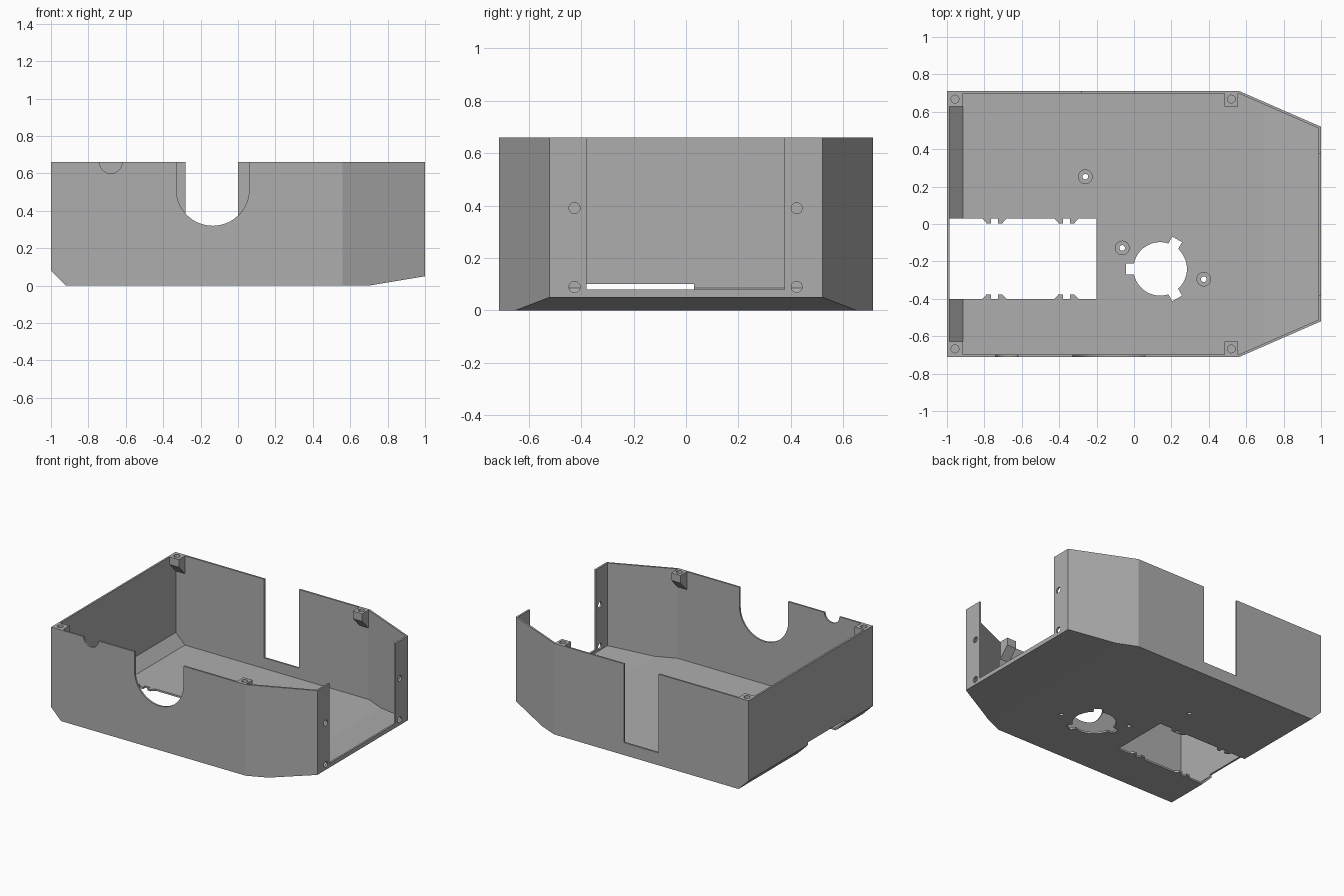
import bpy, bmesh, math
from mathutils import Vector

if "Cube" in bpy.data.objects:
    bpy.data.objects.remove(bpy.data.objects["Cube"])

T = 0.013      # wall thickness
TOP = 0.66
HALF = 0.712   # half depth

grey = bpy.data.materials.new("plain grey")
grey.diffuse_color = (0.42, 0.42, 0.42, 1)
grey.use_nodes = True
grey.node_tree.nodes["Principled BSDF"].inputs["Base Color"].default_value = grey.diffuse_color


def finish(bm, name):
    bmesh.ops.recalc_face_normals(bm, faces=bm.faces)
    mesh = bpy.data.meshes.new(name)
    bm.to_mesh(mesh)
    bm.free()
    mesh.materials.append(grey)
    ob = bpy.data.objects.new(name, mesh)
    bpy.context.collection.objects.link(ob)
    return ob


def hull(name, inset, top):
    """Convex body made by trimming a block with planes, all moved in by inset."""
    sides = [((-1, 0, 0), (-1, 0, 0)), ((1, 0, 0), (1, 0, 0)),
             ((0, 0, -1), (0, 0, 0)),
             ((-1, 0, -1), (-0.92, 0, 0)),            # rear lower chamfer
             ((0.05, 0, -0.3), (0.7, 0, 0))]          # shallow nose ramp
    for s in (-1, 1):
        sides += [((0, s, 0), (0, s * HALF, 0)),
                  ((0.192, s * 0.44, 0), (1, s * 0.52, 0))]
    bm = bmesh.new()
    bmesh.ops.create_cube(bm, size=4)
    for n, p in sides + [((0, 0, 1), (0, 0, top))]:
        n = Vector(n).normalized()
        p = Vector(p) - n * (0 if n.z == 1 else inset)
        bmesh.ops.bisect_plane(bm, geom=bm.verts[:] + bm.edges[:] + bm.faces[:],
                               plane_co=p, plane_no=n, clear_outer=True)
        bmesh.ops.holes_fill(bm, edges=[e for e in bm.edges if e.is_boundary])
    return finish(bm, name)


def prism(name, pts, axis, lo, hi):
    """Extrude a 2D outline along an axis."""
    place = {'x': lambda a, b, c: (c, a, b), 'y': lambda a, b, c: (a, c, b),
             'z': lambda a, b, c: (a, b, c)}[axis]
    bm = bmesh.new()
    face = bm.faces.new([bm.verts.new(place(a, b, lo)) for a, b in pts])
    ext = bmesh.ops.extrude_face_region(bm, geom=[face])
    move = Vector(place(0, 0, hi - lo))
    for v in ext["geom"]:
        if isinstance(v, bmesh.types.BMVert):
            v.co += move
    return finish(bm, name)


def arc(cx, cy, r, a0=0, a1=360, n=32):
    count = n if a1 - a0 == 360 else n + 1
    return [(cx + r * math.cos(math.radians(a0 + (a1 - a0) * i / n)),
             cy + r * math.sin(math.radians(a0 + (a1 - a0) * i / n))) for i in range(count)]


def rect(x0, x1, y0, y1):
    return [(x0, y0), (x1, y0), (x1, y1), (x0, y1)]


def cut(ob, cutter):
    mod = ob.modifiers.new("cut", 'BOOLEAN')
    mod.operation, mod.solver, mod.object = 'DIFFERENCE', 'EXACT', cutter
    bpy.context.view_layer.objects.active = ob
    bpy.ops.object.modifier_apply(modifier=mod.name)
    bpy.data.objects.remove(cutter)


# Thin open-topped shell
shell = hull("shell", 0, TOP)
cut(shell, hull("cavity", T, TOP + 0.2))

# Front wall: large U notch and small half-round notch
cut(shell, prism("u_notch", [(0.06, 0.9), (-0.33, 0.9)] + arc(-0.135, 0.515, 0.195, 180, 360),
                 'y', -0.8, -0.65))
cut(shell, prism("cable_notch", arc(-0.68, TOP, 0.06), 'y', -0.8, -0.65))
# Back wall: tall slot
cut(shell, prism("back_slot", rect(-0.28, 0.0, 0.09, 0.9), 'y', 0.65, 0.8))
# Right wall: wide opening with screw holes beside it
cut(shell, prism("end_opening", rect(-0.38, 0.375, 0.08, 0.9), 'x', 0.95, 1.1))
for y in (-0.425, 0.422):
    for z in (0.09, 0.39):
        cut(shell, prism("screw_hole", arc(y, z, 0.021, n=20), 'x', 0.95, 1.1))


# Floor: rectangular bay with toothed long edges, running out through the left wall
def teeth(edge, tip):
    pts = []
    for c in (-0.746, -0.361):
        pts += [(c - 0.064, edge), (c - 0.042, tip), (c - 0.018, tip), (c - 0.018, edge),
                (c + 0.018, edge), (c + 0.018, tip), (c + 0.042, tip), (c + 0.064, edge)]
    return pts


bay = [(-1.1, -0.4)] + teeth(-0.4, -0.376) + [(-0.2, -0.4), (-0.2, 0.03)]
bay += teeth(0.03, 0.004)[::-1] + [(-1.1, 0.03)]
cut(shell, prism("bay", bay, 'z', -0.1, 0.1))

# Floor: round hole with three key slots
key = []
half = math.degrees(math.asin(0.03 / 0.143))
for a in (60, 180, 300):
    r = math.radians(a)
    for s in (-0.03, 0.03):
        key.append((0.14 + 0.182 * math.cos(r) - s * math.sin(r),
                    -0.24 + 0.182 * math.sin(r) + s * math.cos(r)))
    key += arc(0.14, -0.24, 0.143, a + half, a + 120 - half, 14)
cut(shell, prism("keyed_hole", key, 'z', -0.1, 0.1))

# Floor standoffs with through holes
for x, y in ((-0.26, 0.253), (-0.063, -0.128), (0.373, -0.295)):
    cut(shell, prism("floor_hole", arc(x, y, 0.015, n=20), 'z', -0.1, 0.1))
    post = prism("standoff", arc(x, y, 0.039, n=28), 'z', T, 0.04)
    cut(post, prism("post_hole", arc(x, y, 0.015, n=20), 'z', -0.1, 0.1))

# Corner screw blocks tapering down into the side walls
for x0, x1, hx in ((-1 + T, -0.913, -0.957), (0.483, 0.556, 0.521)):
    for s in (-1, 1):
        w = HALF - T
        block = prism("corner_block", [(s * w, TOP), (s * 0.627, TOP), (s * 0.627, 0.605),
                                       (s * w, 0.53)], 'x', x0, x1)
        cut(block, prism("block_hole", arc(hx, s * 0.668, 0.021, n=20), 'z', 0.6, 0.8))
